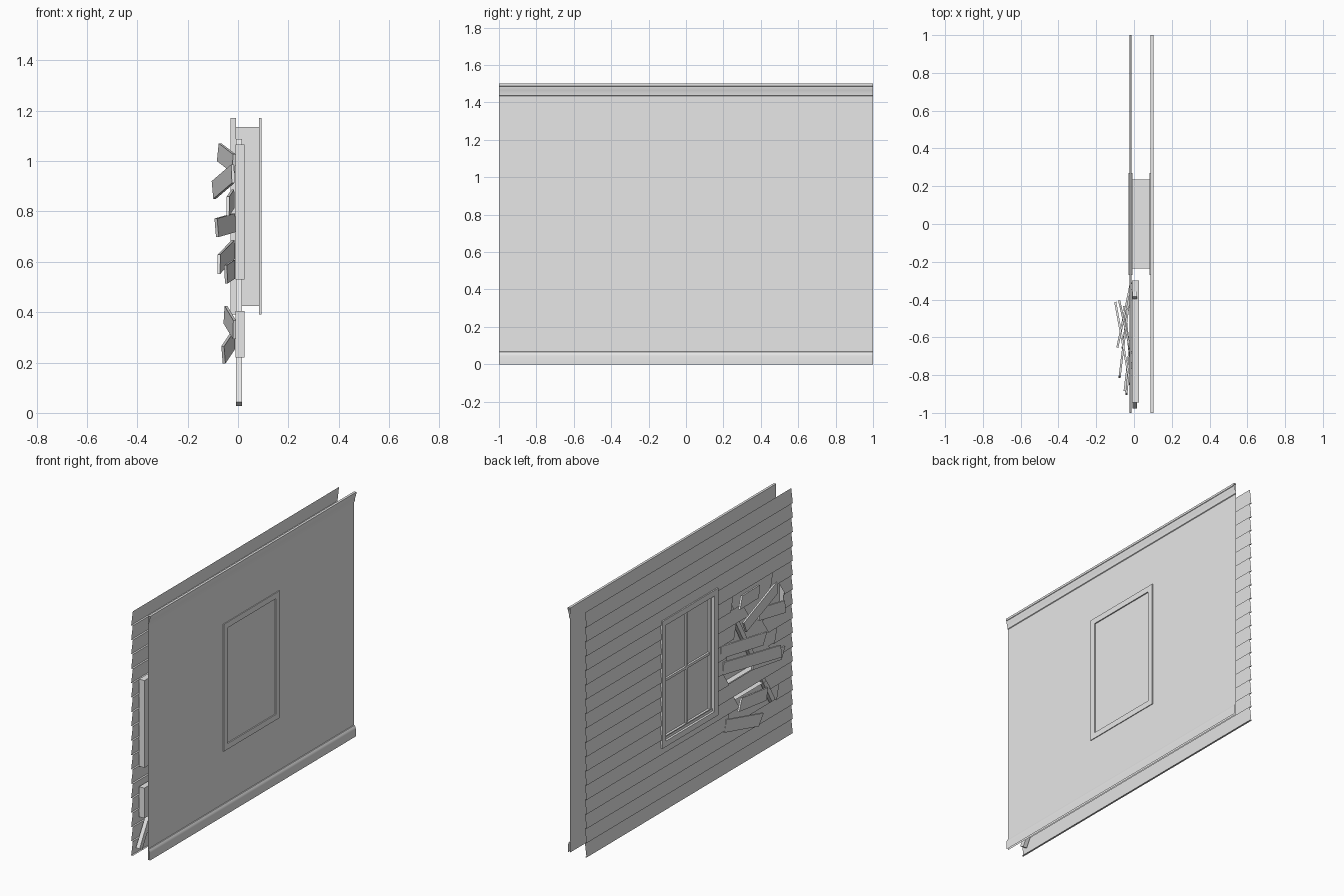
import bpy, bmesh
from mathutils import Vector

cube = bpy.data.objects.get("Cube")
if cube:
    bpy.data.objects.remove(cube, do_unlink=True)


def make_material(name, color):
    mat = bpy.data.materials.new(name)
    mat.use_nodes = True
    mat.diffuse_color = color
    mat.node_tree.nodes["Principled BSDF"].inputs["Base Color"].default_value = color
    return mat


grey = make_material("plain grey", (0.8, 0.8, 0.8, 1))


def finish(name, bm):
    mesh = bpy.data.meshes.new(name)
    bm.to_mesh(mesh)
    bm.free()
    mesh.materials.append(grey)
    obj = bpy.data.objects.new(name, mesh)
    bpy.context.collection.objects.link(obj)
    return obj


def quad(bm, *points):
    return bm.faces.new([bm.verts.new(p) for p in points])


def box(bm, x, y, z):
    corners = [bm.verts.new((a, b, c)) for a in x for b in y for c in z]
    for ids in ((0, 1, 3, 2), (4, 6, 7, 5), (0, 4, 5, 1),
                (2, 3, 7, 6), (0, 2, 6, 4), (1, 5, 7, 3)):
        bm.faces.new([corners[i] for i in ids])


def ring(bm, x, outer, inner, z_mid):
    """Rectangular frame from (half width, half height) pairs."""
    (oy, oz), (iy, iz) = outer, inner
    for s in (-1, 1):
        box(bm, x, sorted((s * iy, s * oy)), (z_mid - oz, z_mid + oz))
        box(bm, x, (-iy, iy), sorted((z_mid + s * iz, z_mid + s * oz)))


def strip(name, profile):
    """Thin moulding sheet: an (x, z) profile run along the wall."""
    bm = bmesh.new()
    rows = [[bm.verts.new((x, y, z)) for y in (-1, 1)] for x, z in profile]
    for a, b in zip(rows, rows[1:]):
        bm.faces.new((a[0], a[1], b[1], b[0]))
    return finish(name, bm)


MID, HALF_W, HALF_H = 0.78, 0.235, 0.355
WALL, TOP = 0.088, 1.5

# Interior wall sheet around the window opening
bm = bmesh.new()
for y0, y1, z0, z1 in ((-1, -HALF_W, 0, TOP), (HALF_W, 1, 0, TOP),
                       (-HALF_W, HALF_W, 0, MID - HALF_H),
                       (-HALF_W, HALF_W, MID + HALF_H, TOP)):
    quad(bm, (WALL, y0, z0), (WALL, y1, z0), (WALL, y1, z1), (WALL, y0, z1))
finish("interior_wall", bm)

# Baseboard and crown moulding
base = strip("baseboard", [(0.1, 0), (0.1, 0.045), (0.098, 0.055),
                           (0.094, 0.062), (0.092, 0.066), (WALL, 0.068)])
crown = strip("crown_moulding", [(WALL, 1.435), (0.092, 1.438), (0.093, 1.45),
                                 (0.096, 1.465), (0.1, 1.478), (0.1, 1.485),
                                 (0.103, 1.487), (0.103, TOP), (WALL, TOP)])
for obj in (base, crown):
    bpy.ops.object.select_all(action="DESELECT")
    obj.select_set(True)
    bpy.context.view_layer.objects.active = obj
    bpy.ops.object.shade_smooth_by_angle()

# Lapped siding with broken gaps, one tapered sheet and ledge per row
ROWS = 17
PITCH = TOP / ROWS
gaps = {3: (-0.86, -0.38), 4: (-0.76, -0.46),
        6: (-0.8, -0.36), 7: (-0.84, -0.36), 8: (-0.74, -0.33),
        9: (-0.91, -0.45), 10: (-0.9, -0.55), 11: (-0.8, -0.42)}
OUT, IN = -0.025, -0.014
bm = bmesh.new()
for row in range(ROWS):
    z0, z1 = row * PITCH, (row + 1) * PITCH
    spans = [(-1, 1, 0, 0)]
    if row in gaps:
        a, b = gaps[row]
        slant = 0.02 if row % 2 else -0.025
        spans = [(-1, a, 0, slant), (b, 1, slant, 0)]
    # Leave the window opening clear
    clear = MID - HALF_H < (z0 + z1) / 2 < MID + HALF_H
    for a, b, sa, sb in spans:
        pieces = [(a, b, sa, sb)]
        if clear and b == 1:
            pieces = [(a, -HALF_W, sa, 0), (HALF_W, 1, 0, 0)]
        for y0, y1, s0, s1 in pieces:
            quad(bm, (OUT, y1 + s1, z0), (OUT, y0 + s0, z0),
                 (IN, y0 - s0, z1), (IN, y1 - s1, z1))
            quad(bm, (IN, y1 + s1, z0), (IN, y0 + s0, z0),
                 (OUT, y0 + s0, z0), (OUT, y1 + s1, z0))
finish("siding", bm)

# Shallow cavities behind the broken siding, open towards the outside
bm = bmesh.new()
for z0, z1 in ((0.53, 1.065), (0.22, 0.405)):
    box(bm, (-0.01, 0.026), (-0.945, -0.3), (z0, z1))
bmesh.ops.delete(bm, geom=[f for f in bm.faces if f.calc_center_median().x < -0.009],
                 context="FACES")
bmesh.ops.reverse_faces(bm, faces=bm.faces[:])
finish("wall_cavities", bm)


def plank(name, start, end, width=0.075, thick=0.011, jag=0.02):
    """Board between two points, standing on edge, with a slanted broken tip."""
    a, b = Vector(start), Vector(end)
    along = (b - a).normalized()
    across = (Vector((0, 0, 1)) - along * along.z).normalized()
    side = along.cross(across)
    bm = bmesh.new()
    box(bm, (0, (b - a).length), (-width / 2, width / 2), (-thick / 2, thick / 2))
    for v in bm.verts:
        p = v.co.copy()
        tip = jag * p.y / width if p.x > 0 else 0
        v.co = a + along * (p.x + tip) + across * p.y + side * p.z
    bmesh.ops.recalc_face_normals(bm, faces=bm.faces[:])
    finish(name, bm)


# Broken boards swinging outward: fixed end, free end
boards = [((-0.016, -0.68, 0.99), (-0.075, -0.42, 1.035)),
          ((-0.02, -0.85, 0.95), (-0.096, -0.43, 0.885)),
          ((-0.02, -0.68, 0.85), (-0.04, -0.9, 0.82)),
          ((-0.016, -0.31, 0.755), (-0.085, -0.64, 0.735)),
          ((-0.018, -0.33, 0.65), (-0.076, -0.81, 0.59)),
          ((-0.018, -0.62, 0.57), (-0.048, -0.87, 0.55)),
          ((-0.014, -0.76, 0.33), (-0.05, -0.45, 0.39)),
          ((-0.018, -0.35, 0.29), (-0.058, -0.64, 0.23))]
for i, (start, end) in enumerate(boards):
    plank(f"broken_board_{i + 1}", start, end, jag=0.025 if i % 2 else -0.02)

# Diagonal brace inside the wall
plank("diagonal_brace", (0.004, -0.965, 0.035), (0.004, -0.37, 1.08),
      width=0.03, thick=0.025, jag=0)

# Window casings on both sides
for name, x in (("outer_casing", (-0.03, -0.007)), ("inner_casing", (0.083, 0.093))):
    bm = bmesh.new()
    ring(bm, x, (0.27, 0.39), (HALF_W, HALF_H), MID)
    finish(name, bm)

# Deep reveal tube between sash and inner casing
bm = bmesh.new()
box(bm, (0.02, 0.086), (-HALF_W, HALF_W), (MID - HALF_H, MID + HALF_H))
bmesh.ops.delete(bm, geom=[f for f in bm.faces if abs(f.normal.x) > 0.5], context="FACES")
bmesh.ops.reverse_faces(bm, faces=bm.faces[:])
finish("window_reveal", bm)

# Sash frame, glazing bars and panes
bm = bmesh.new()
ring(bm, (-0.008, 0.024), (HALF_W, HALF_H), (0.22, 0.34), MID)
box(bm, (-0.006, 0.022), (-0.008, 0.008), (MID - 0.34, MID + 0.34))
box(bm, (-0.006, 0.022), (-0.22, 0.22), (MID - 0.008, MID + 0.008))
finish("window_sash", bm)
bm = bmesh.new()
box(bm, (0.006, 0.01), (-0.22, 0.22), (MID - 0.34, MID + 0.34))
finish("window_panes", bm)
